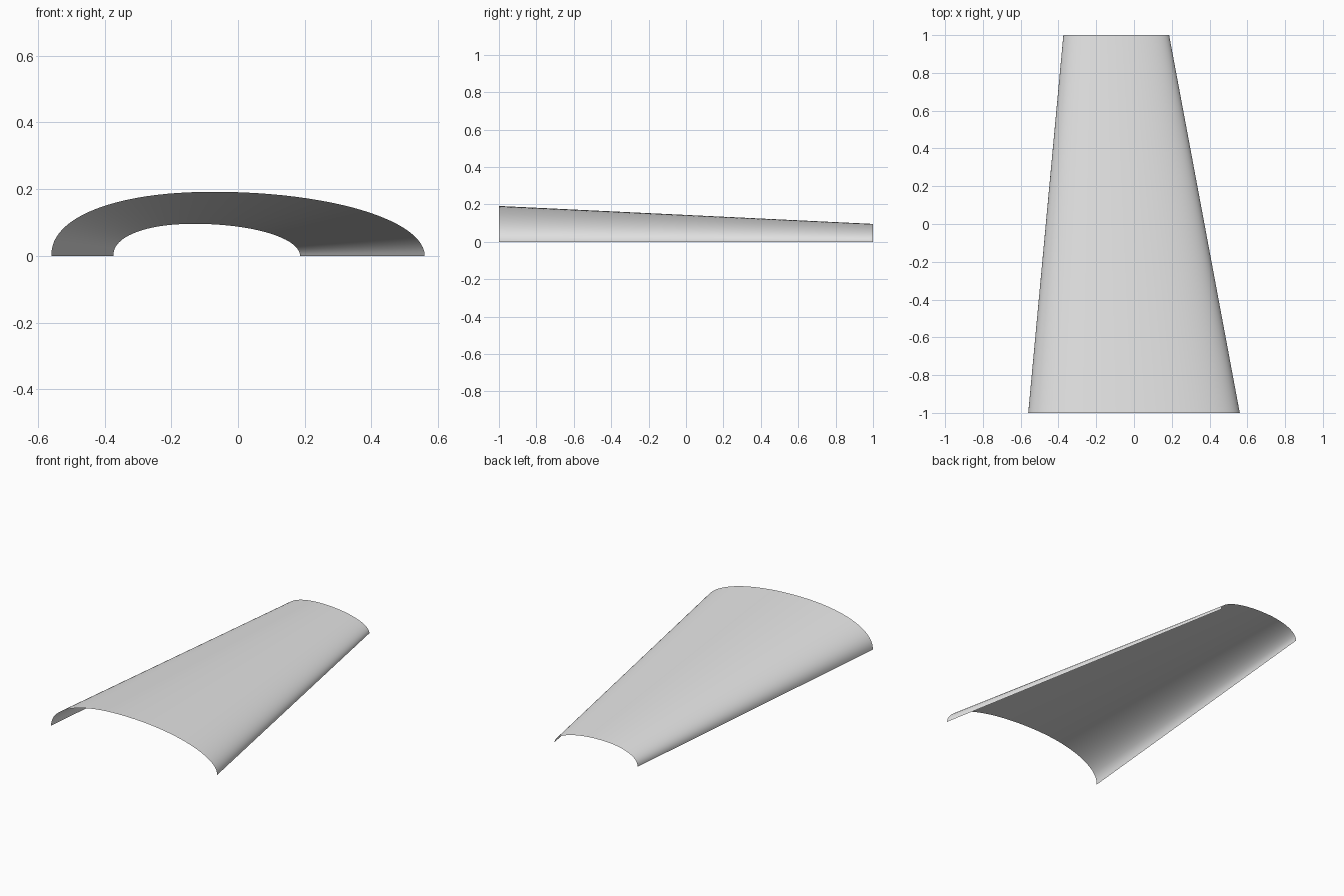
import bpy
import bmesh
import math

cube = bpy.data.objects.get("Cube")
if cube:
    bpy.data.objects.remove(cube, do_unlink=True)

# Plain light grey surface
grey = bpy.data.materials.new("light grey")
grey.use_nodes = True
colour = (0.8, 0.8, 0.8, 1)
grey.diffuse_color = colour
grey.node_tree.nodes["Principled BSDF"].inputs["Base Color"].default_value = colour

HALF_WIDTH, HEIGHT, PEAK_X = 0.56, 0.192, -0.07
STEPS, ROWS = 48, 8


def arch_point(i):
    """Lopsided arch, from the right foot over the peak to the left foot."""
    a = math.pi * (1 - i / STEPS)
    c, s = math.cos(a), max(math.sin(a), 0)
    if c < 0:
        power = 2 / 2.2   # fuller, tighter shoulder
        return PEAK_X - (HALF_WIDTH + PEAK_X) * (-c) ** power, HEIGHT * s ** power
    return PEAK_X + (HALF_WIDTH - PEAK_X) * c, HEIGHT * s


# Tapered open shell: the arch shrinks to half size and drifts sideways
bm = bmesh.new()
rows = []
for r in range(ROWS + 1):
    t = r / ROWS
    scale, shift = 1 - 0.5 * t, -0.094 * t
    rows.append([bm.verts.new((x * scale + shift, 2 * t - 1, z * scale))
                 for x, z in map(arch_point, range(STEPS + 1))])
for near, far in zip(rows, rows[1:]):
    for i in range(STEPS):
        face = bm.faces.new((near[i], near[i + 1], far[i + 1], far[i]))
        face.smooth = True

mesh = bpy.data.meshes.new("curved_shell")
bm.to_mesh(mesh)
bm.free()
mesh.materials.append(grey)
shell = bpy.data.objects.new("curved_shell", mesh)
bpy.context.collection.objects.link(shell)
